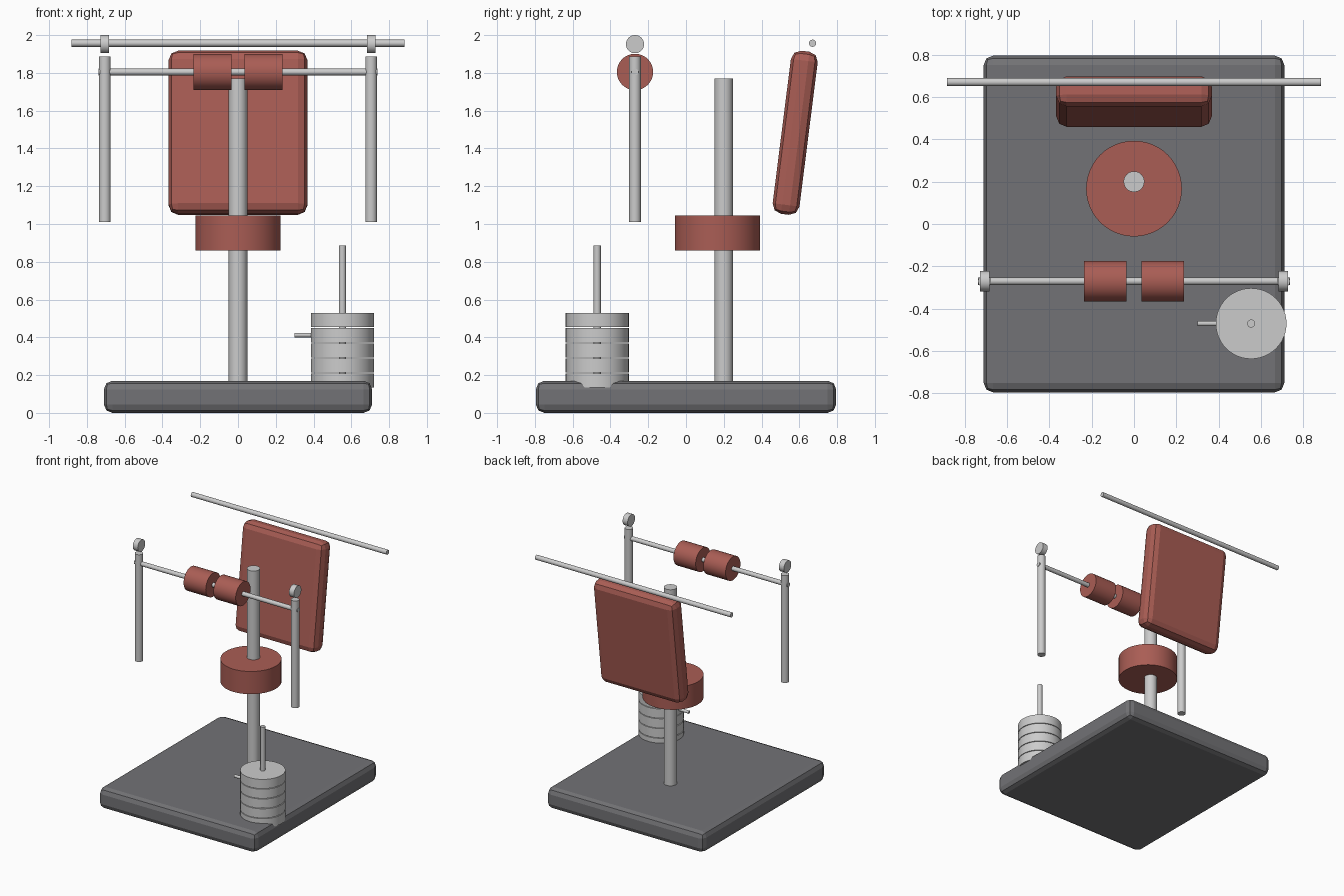
import bpy
from math import pi, radians

if "Cube" in bpy.data.objects:
    bpy.data.objects.remove(bpy.data.objects["Cube"])


def material(name, rgb):
    m = bpy.data.materials.new(name)
    m.diffuse_color = (*rgb, 1)
    m.use_nodes = True
    m.node_tree.nodes["Principled BSDF"].inputs["Base Color"].default_value = m.diffuse_color
    return m


RED = material("red_padding", (0.40, 0.11, 0.09))
DARK = material("dark_base", (0.17, 0.17, 0.18))


def cylinder(name, r, length, loc, axis="Z", mat=None, sides=48):
    rot = (0, pi / 2, 0) if axis == "X" else (0, 0, 0)
    bpy.ops.mesh.primitive_cylinder_add(vertices=sides, radius=r, depth=length,
                                        location=loc, rotation=rot)
    ob = bpy.context.object
    ob.name = name
    if mat:
        ob.data.materials.append(mat)
    bpy.ops.object.shade_smooth_by_angle(angle=radians(30))
    return ob


def slab(name, size, loc, bevel, mat, tilt=0):
    bpy.ops.mesh.primitive_cube_add(size=1, location=loc)
    ob = bpy.context.object
    ob.name = name
    ob.scale = size
    bpy.ops.object.transform_apply(location=False, rotation=False, scale=True)
    ob.rotation_euler.x = tilt
    mod = ob.modifiers.new("bevel", "BEVEL")
    mod.width, mod.segments = bevel, 2
    ob.data.materials.append(mat)
    return ob


# base, post, seat and leaning back pad
slab("base", (1.42, 1.59, 0.17), (0, 0, 0.085), 0.045, DARK)
cylinder("post", 0.049, 1.67, (0, 0.2, 0.935))
cylinder("seat", 0.226, 0.185, (0, 0.167, 0.953), mat=RED)
slab("back_pad", (0.735, 0.143, 0.87), (0, 0.578, 1.483), 0.05, RED, radians(-7.2))

# long pull bar above the back pad
cylinder("pull_bar", 0.019, 1.765, (0, 0.67, 1.957), "X", sides=24)

# hanging arms with pulleys, joined by a padded cross bar
cylinder("cross_bar", 0.018, 1.475, (0, -0.27, 1.805), "X", sides=24)
for s, side in ((-1, "left"), (1, "right")):
    cylinder(f"arm_{side}", 0.031, 0.875, (s * 0.705, -0.27, 1.448), sides=32)
    cylinder(f"pulley_{side}", 0.048, 0.045, (s * 0.705, -0.27, 1.952), "X", sides=32)
    cylinder(f"roller_{side}", 0.096, 0.2, (s * 0.135, -0.27, 1.805), "X", RED)

# weight stack with guide rod and selector pin
WX, WY = 0.553, -0.47
for i in range(5):
    cylinder(f"weight_plate_{i + 1}", 0.167, 0.075, (WX, WY, 0.171 + i * 0.08))
cylinder("weight_rod", 0.019, 0.75, (WX, WY, 0.51), sides=24)
cylinder("selector_pin", 0.012, 0.2, (0.40, WY, 0.412), "X", sides=16)
